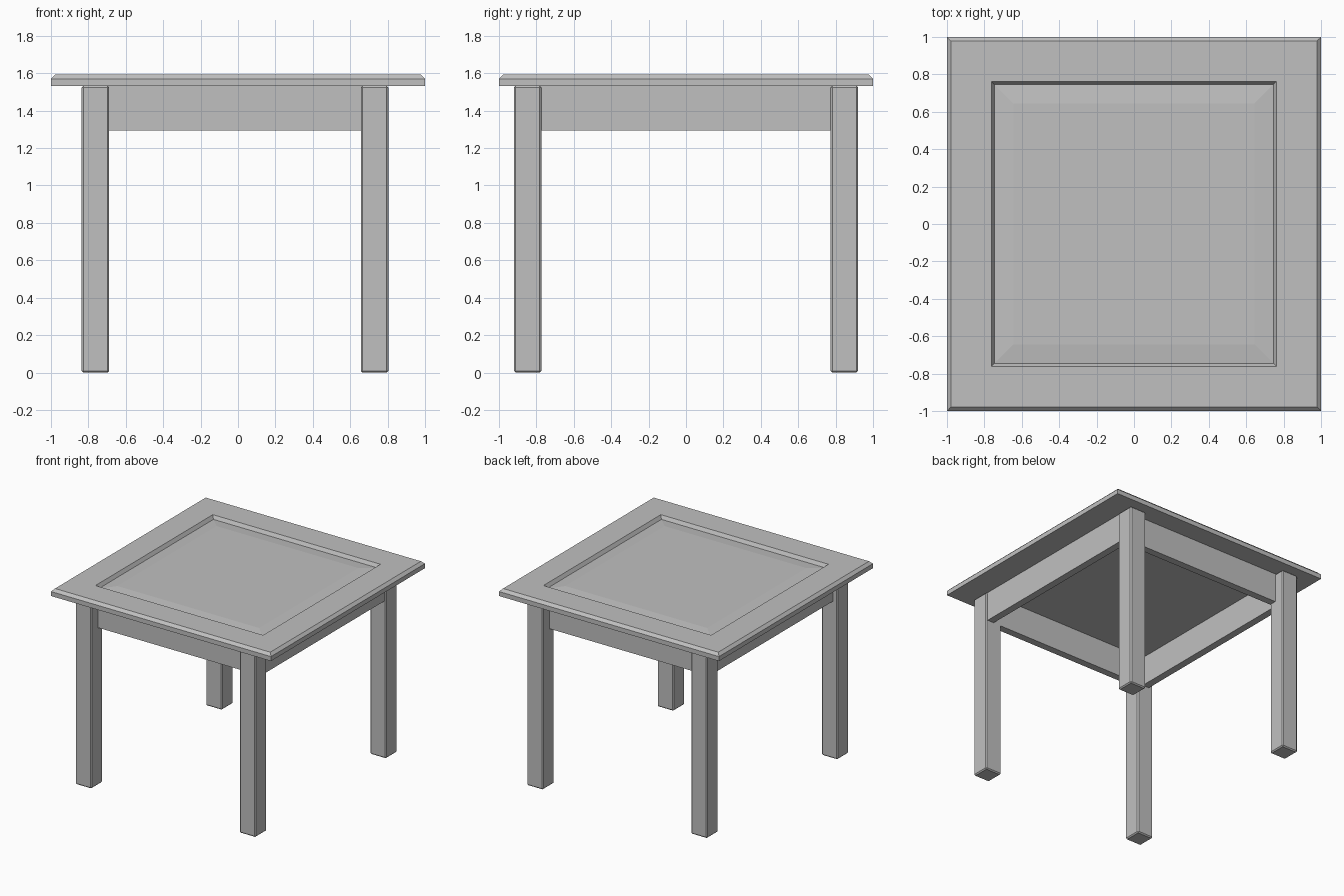
import bpy
import bmesh

if "Cube" in bpy.data.objects:
    bpy.data.objects.remove(bpy.data.objects["Cube"], do_unlink=True)

grey = bpy.data.materials.new("plain_grey")
grey.use_nodes = True
COLOUR = (0.53, 0.53, 0.53, 1)
grey.diffuse_color = COLOUR
grey.node_tree.nodes["Principled BSDF"].inputs["Base Color"].default_value = COLOUR


def add_object(name, bm):
    bmesh.ops.recalc_face_normals(bm, faces=bm.faces)
    mesh = bpy.data.meshes.new(name)
    bm.to_mesh(mesh)
    bm.free()
    mesh.materials.append(grey)
    obj = bpy.data.objects.new(name, mesh)
    bpy.context.collection.objects.link(obj)
    return obj


def box(name, low, high, bevel=0):
    bm = bmesh.new()
    bmesh.ops.create_cube(bm, size=1)
    for v in bm.verts:
        v.co = [h if c > 0 else l for c, l, h in zip(v.co, low, high)]
    obj = add_object(name, bm)
    if bevel:
        mod = obj.modifiers.new("edge_bevel", 'BEVEL')
        mod.width = bevel
        mod.segments = 1
    return obj


UNDERSIDE = 1.533

# Tabletop: square rings from the underside, over the rim, into the raised panel
profile = [(1.0, UNDERSIDE), (1.0, 1.57), (0.978, 1.592),
           (0.762, 1.592), (0.745, 1.564), (0.645, 1.574)]
corners = [(-1, -1), (1, -1), (1, 1), (-1, 1)]
bm = bmesh.new()
rings = [[bm.verts.new((sx * half, sy * half, z)) for sx, sy in corners]
         for half, z in profile]
for lower, upper in zip(rings, rings[1:]):
    for i in range(4):
        j = (i + 1) % 4
        bm.faces.new((lower[i], lower[j], upper[j], upper[i]))
bm.faces.new(rings[0][::-1])
bm.faces.new(rings[-1])
add_object("tabletop", bm)

# Legs
LEG = 0.147
for side, x in (("right", -0.762), ("left", 0.73)):
    for end, y in (("front", -0.847), ("back", 0.847)):
        h = LEG / 2
        box(f"{end}_{side}_leg", (x - h, y - h, 0),
            (x + h, y + h, UNDERSIDE), bevel=0.009)

# Apron boards between the legs
APRON_BOTTOM = 1.293
T = 0.06
for end, y in (("front", -0.835), ("back", 0.835 - T)):
    box(f"{end}_apron", (-0.72, y, APRON_BOTTOM), (0.69, y + T, UNDERSIDE))
for side, x in (("right", -0.795), ("left", 0.79 - T)):
    box(f"{side}_apron", (x, -0.8, APRON_BOTTOM), (x + T, 0.8, UNDERSIDE))
